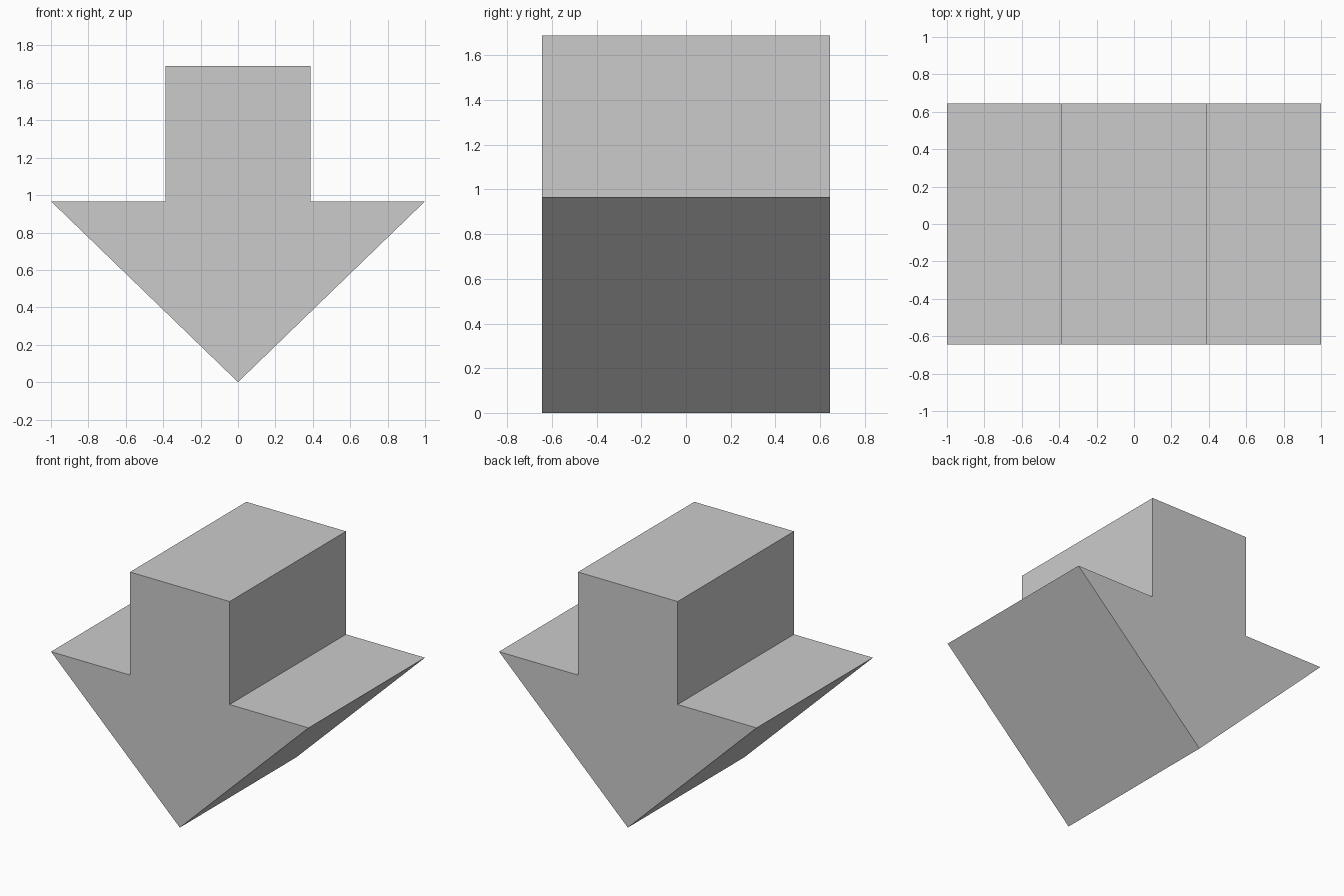
import bpy, bmesh
from mathutils import Vector

if "Cube" in bpy.data.objects:
    bpy.data.objects.remove(bpy.data.objects["Cube"])

HALF_DEPTH = 0.645

# Outline of the downward arrow, mirrored across x = 0
half = [(1.0, 0.967), (0.387, 0.967), (0.387, 1.69)]
outline = [(0, 0)] + half + [(-x, z) for x, z in reversed(half)]

# Each shard owns the region where its linear function (ax + by + cz + d) is largest
SHARDS = {
    "stem_front_right_shard": (0, 0, 0, 0),
    "stem_front_left_shard": (-.787, .164, .595, -.939),
    "stem_back_shard": (.373, 1.813, .527, -1.017),
    "right_wing_shard": (1.517, 1.575, -.442, -.382),
    "lower_front_shard": (-.015, -1.597, -4.582, 3.393),
    "lower_back_shard": (-2.060, 3.409, -4.418, 2.492),
    "centre_left_shard": (-3.035, -.814, -2.992, 2.423),
    "left_wing_back_shard": (-3.9, 3.3, -2.41, 1.651),
    "left_wing_tip_shard": (-5.144, -.814, -2.196, .242),
}


def add_object(name, bm):
    bmesh.ops.recalc_face_normals(bm, faces=bm.faces)
    mesh = bpy.data.meshes.new(name)
    bm.to_mesh(mesh)
    bm.free()
    obj = bpy.data.objects.new(name, mesh)
    bpy.context.collection.objects.link(obj)
    return obj


def arrow_solid():
    bm = bmesh.new()
    face = bm.faces.new([bm.verts.new((x, -HALF_DEPTH, z)) for x, z in outline])
    moved = bmesh.ops.extrude_face_region(bm, geom=[face], use_keep_orig=True)["geom"]
    verts = [g for g in moved if isinstance(g, bmesh.types.BMVert)]
    bmesh.ops.translate(bm, verts=verts, vec=(0, 2 * HALF_DEPTH, 0))
    return add_object("whole_arrow", bm)


def convex_cell(name):
    bm = bmesh.new()
    bmesh.ops.create_cube(bm, size=6)
    own = SHARDS[name]
    for other, func in SHARDS.items():
        if other == name:
            continue
        a, b, c, d = (f - o for f, o in zip(func, own))
        normal = Vector((a, b, c))
        cut = bmesh.ops.bisect_plane(
            bm, geom=bm.verts[:] + bm.edges[:] + bm.faces[:], dist=1e-6,
            plane_co=normal * (-d / normal.length_squared),
            plane_no=normal.normalized(), clear_outer=True)["geom_cut"]
        rim = [g for g in cut if isinstance(g, bmesh.types.BMEdge) and g.is_boundary]
        if rim:
            bmesh.ops.holes_fill(bm, edges=rim, sides=0)
    return add_object(name, bm)


# Break the arrow into tightly fitting shards
arrow = arrow_solid()
arrow.hide_render = True
for shard_name in SHARDS:
    shard = convex_cell(shard_name)
    mod = shard.modifiers.new("clip", 'BOOLEAN')
    mod.operation = 'INTERSECT'
    mod.solver = 'EXACT'
    mod.object = arrow
    bpy.context.view_layer.objects.active = shard
    bpy.ops.object.modifier_apply(modifier=mod.name)
bpy.data.objects.remove(arrow)
